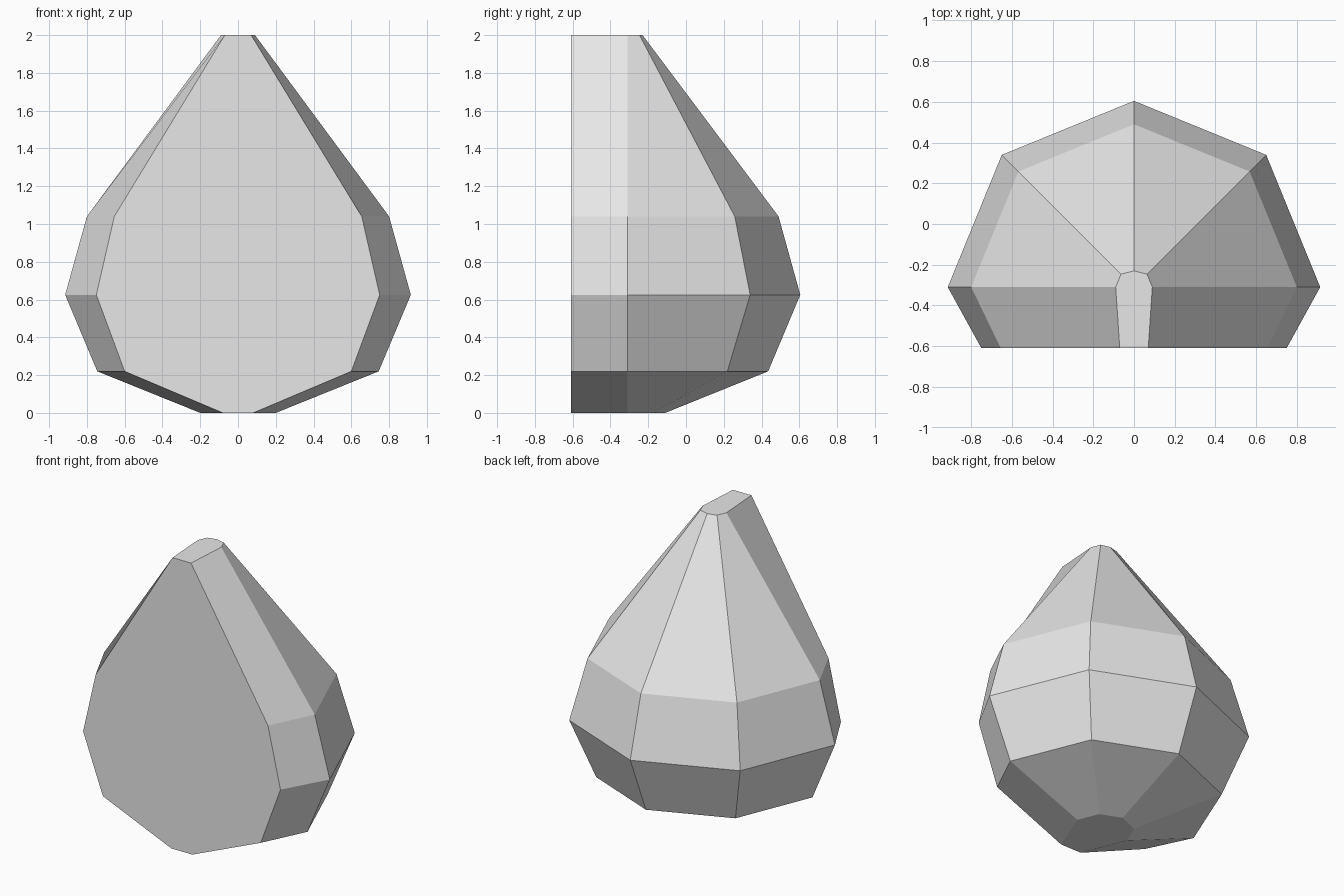
import bpy
import bmesh

cube = bpy.data.objects.get("Cube")
if cube:
    bpy.data.objects.remove(cube, do_unlink=True)

stone = bpy.data.materials.new("pale_grey")
stone.use_nodes = True
color = (0.8, 0.8, 0.8, 1)
stone.diffuse_color = color
stone.node_tree.nodes["Principled BSDF"].inputs["Base Color"].default_value = color

FRONT, AXIS = -0.61, -0.31
DIAGONAL = 0.71

# Height, radius of the half octagon, half width of the flat front
rings = [(0, 0.2, 0.08), (0.22, 0.745, 0.6), (0.625, 0.915, 0.75),
         (1.04, 0.8, 0.655), (2, 0.09, 0.07)]

bm = bmesh.new()
loops = []
for z, r, w in rings:
    d = r * DIAGONAL
    back = r if z < 2 else r - 0.01
    outline = [(-w, FRONT), (w, FRONT), (r, AXIS), (d, AXIS + d),
               (0, AXIS + back), (-d, AXIS + d), (-r, AXIS)]
    loops.append([bm.verts.new((x, y, z)) for x, y in outline])

# Faceted sides, leaving the front open
count = len(loops[0])
for low, high in zip(loops, loops[1:]):
    for i in range(1, count):
        j = (i + 1) % count
        bm.faces.new((low[i], low[j], high[j], high[i]))

# Bottom, top and single flat front
bm.faces.new(reversed(loops[0]))
bm.faces.new(loops[-1])
bm.faces.new([l[0] for l in reversed(loops)] + [l[1] for l in loops])
bmesh.ops.recalc_face_normals(bm, faces=bm.faces)

mesh = bpy.data.meshes.new("faceted_drop")
bm.to_mesh(mesh)
bm.free()
mesh.materials.append(stone)
drop = bpy.data.objects.new("faceted_drop", mesh)
bpy.context.collection.objects.link(drop)
